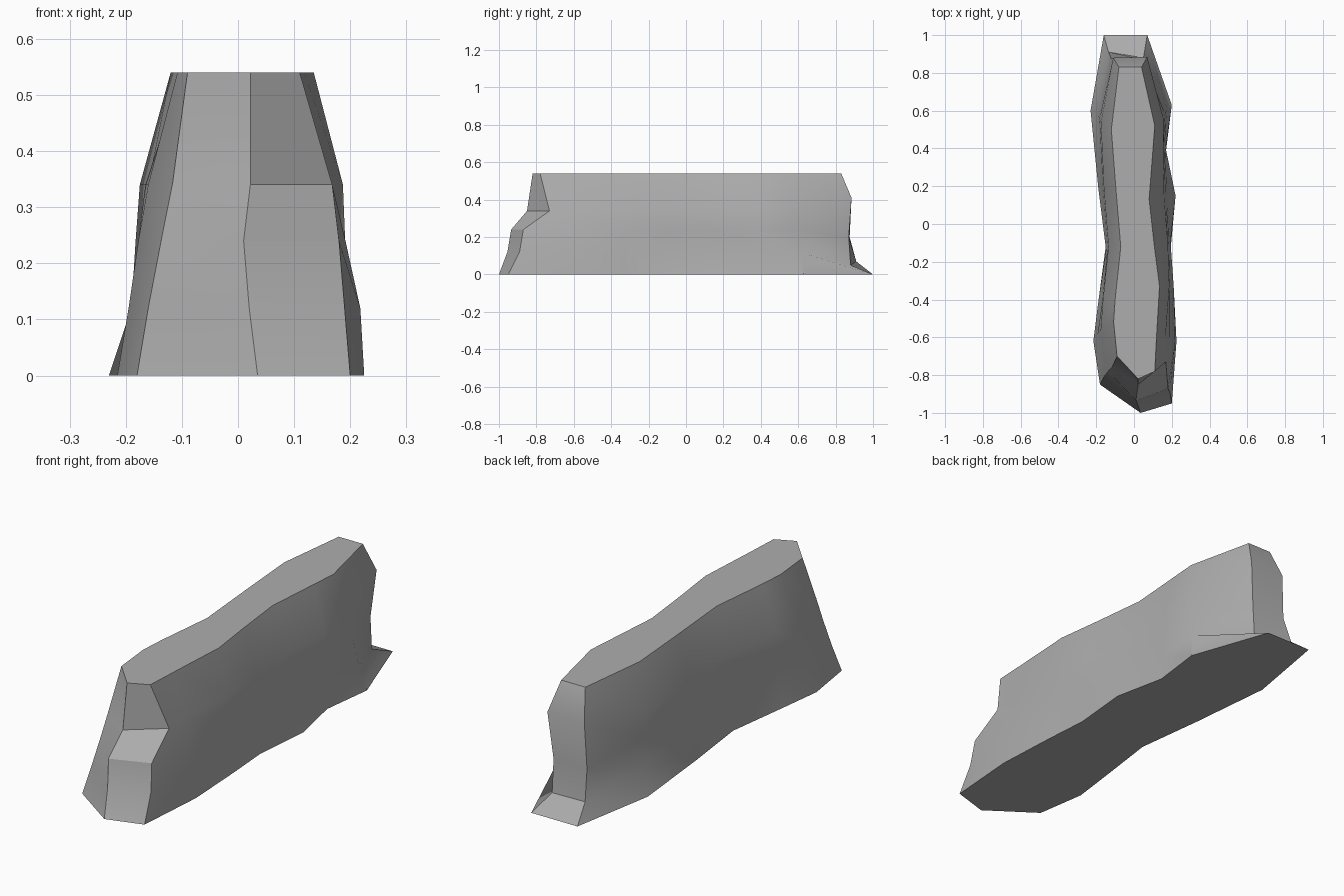
import bpy
import bmesh
import math

# Remove the default object only
cube = bpy.data.objects.get("Cube")
if cube:
    bpy.data.objects.remove(cube, do_unlink=True)


def make_material(name, value):
    mat = bpy.data.materials.new(name)
    mat.use_nodes = True
    color = (value, value, value, 1)
    mat.diffuse_color = color
    mat.node_tree.nodes["Principled BSDF"].inputs["Base Color"].default_value = color
    return mat


HEIGHT = 0.54
LEVELS = (0, 0.12, 0.24, 0.34, HEIGHT)


def corner(xs, ys, zs=LEVELS):
    """Column of points following a jagged end corner."""
    return list(zip(xs, ys, zs))


def flank(foot, low, waist, top):
    """Column on a long side: foot and top points, with two x values between."""
    xs = (foot[0], low, (low + waist) / 2, waist, top[0])
    # The plan position drifts from the foot towards the top
    ys = [foot[1] + (top[1] - foot[1]) * z / HEIGHT for z in LEVELS]
    return list(zip(xs, ys, LEVELS))


# Columns run around the wall, clockwise from the back
columns = [
    # Back end
    corner((-.16, -.135, -.12, -.11, -.08), (1, .91, .875, .88, .83), (0, .07, .2, .41, HEIGHT)),
    corner((.07, .05, .05, .07, .04), (1, .88, .87, .885, .83), (0, .05, .2, .41, HEIGHT)),
    # Left flank
    flank((.2, .63), .175, .155, (.11, .52)),
    flank((.17, .39), .165, .155, (.1, .39)),
    flank((.22, .15), .175, .16, (.08, .13)),
    flank((.195, -.12), .19, .18, (.108, -.12)),
    flank((.21, -.33), .195, .187, (.135, -.33)),
    flank((.225, -.62), .218, .165, (.118, -.62)),
    # Front end
    corner((.2, .19, .18, .168, .11), (-.95, -.89, -.87, -.73, -.78)),
    corner((.035, .02, .01, .022, .022), (-1, -.955, -.935, -.85, -.82)),
    corner((-.18, -.16, -.137, -.117, -.09), (-.85, -.81, -.78, -.76, -.7)),
    # Right flank
    flank((-.215, -.62), -.195, -.16, (-.108, -.52)),
    flank((-.19, -.42), -.17, -.165, (-.1, -.4)),
    flank((-.15, -.12), -.145, -.135, (-.07, -.12)),
    flank((-.19, .2), -.17, -.16, (-.097, .2)),
    flank((-.23, .6), -.19, -.175, (-.12, .5)),
]

# Loft the columns into a closed wall with flat top and base
bm = bmesh.new()
grid = [[bm.verts.new(p) for p in column] for column in columns]
for i, here in enumerate(grid):
    after = grid[(i + 1) % len(grid)]
    for k in range(len(LEVELS) - 1):
        bm.faces.new((here[k], after[k], after[k + 1], here[k + 1]))
bm.faces.new([column[0] for column in grid])
bm.faces.new([column[-1] for column in grid])
bmesh.ops.recalc_face_normals(bm, faces=bm.faces)

mesh = bpy.data.meshes.new("rock_wall")
bm.to_mesh(mesh)
bm.free()
mesh.materials.append(make_material("stone grey", 0.42))
wall = bpy.data.objects.new("rock_wall", mesh)
bpy.context.collection.objects.link(wall)

# Smooth flanks, crisp corners
bpy.ops.object.select_all(action="DESELECT")
wall.select_set(True)
bpy.context.view_layer.objects.active = wall
bpy.ops.object.shade_smooth_by_angle(angle=math.radians(32))
